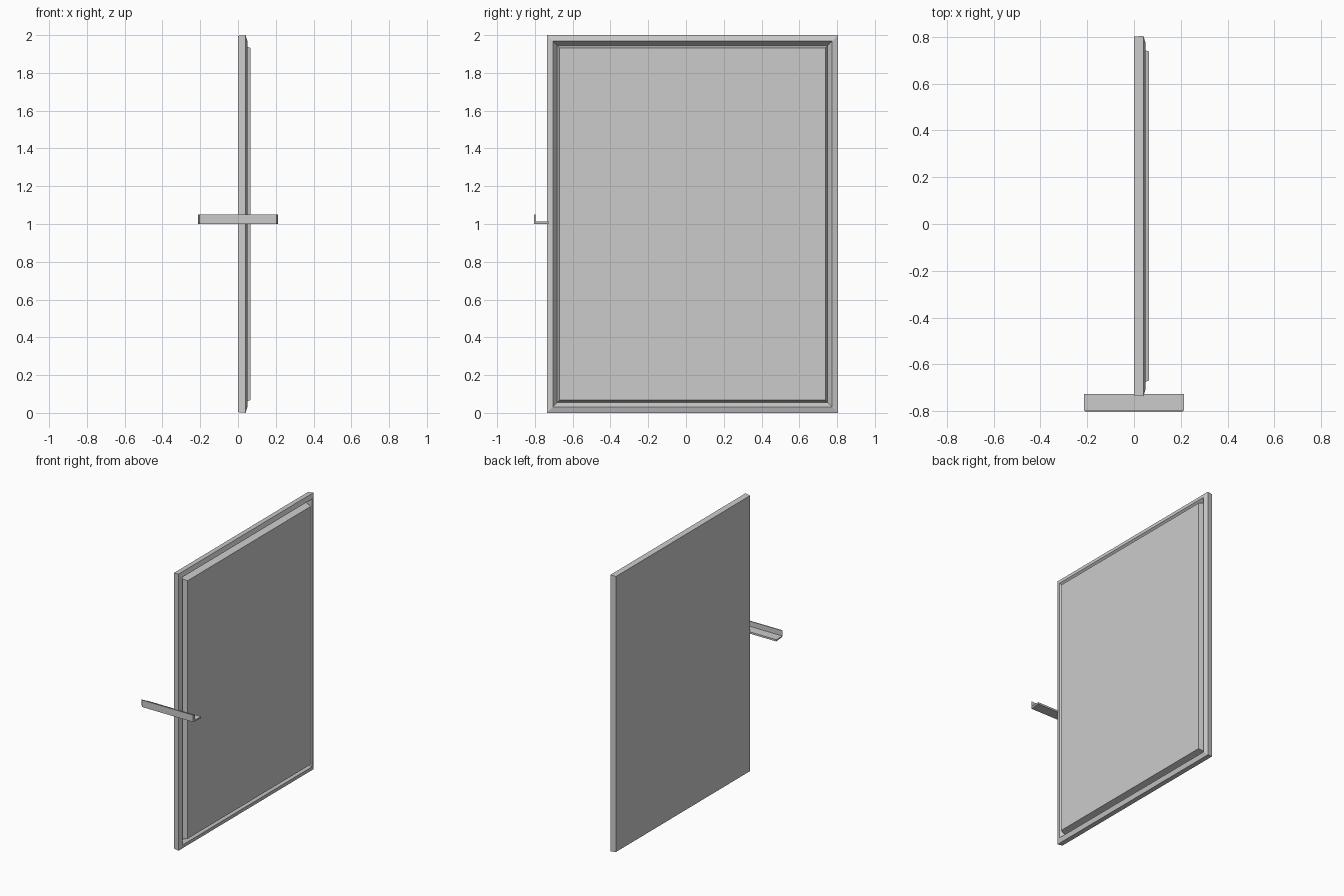
import bpy
import bmesh

# Remove the default cube
cube = bpy.data.objects.get("Cube")
if cube:
    bpy.data.objects.remove(cube, do_unlink=True)

# Single flat colour
grey = bpy.data.materials.new("plain_grey")
grey.use_nodes = True
color = (0.6, 0.6, 0.6, 1)
grey.diffuse_color = color
grey.node_tree.nodes["Principled BSDF"].inputs["Base Color"].default_value = color


def loft(name, rings):
    """Join matching closed rings of points and cap both ends."""
    bm = bmesh.new()
    loops = [[bm.verts.new(p) for p in ring] for ring in rings]
    for a, b in zip(loops, loops[1:]):
        for i in range(len(a)):
            j = (i + 1) % len(a)
            bm.faces.new((a[i], a[j], b[j], b[i]))
    bm.faces.new(loops[0])
    bm.faces.new(loops[-1])
    bmesh.ops.recalc_face_normals(bm, faces=bm.faces)
    mesh = bpy.data.meshes.new(name)
    bm.to_mesh(mesh)
    bm.free()
    mesh.materials.append(grey)
    obj = bpy.data.objects.new(name, mesh)
    bpy.context.collection.objects.link(obj)
    return obj


# Door panel: flat back, moulded rim, groove and raised centre
Y0, Y1, HEIGHT = -0.737, 0.805, 2.0


def rectangle(inset, x):
    ya, yb, za, zb = Y0 + inset, Y1 - inset, inset, HEIGHT - inset
    return [(x, ya, za), (x, yb, za), (x, yb, zb), (x, ya, zb)]


# Each step is (inset from the edge, depth along x)
steps = [(0.004, 0.0), (0.0, 0.04), (0.032, 0.05), (0.055, 0.02), (0.067, 0.065)]
loft("door_panel", [rectangle(*s) for s in steps])

# Handle: L-shaped rail with a shelf and an upright outer lip
profile = [(-0.805, 1.0), (-0.727, 1.0), (-0.727, 1.013),
           (-0.797, 1.013), (-0.797, 1.05), (-0.805, 1.05)]
half = 0.213


def handle_section(side):
    # the outer front edge is cut slightly shorter
    return [(side * (half - (0.008 if y < -0.8 else 0)), y, z) for y, z in profile]


loft("handle_rail", [handle_section(-1), handle_section(1)])
